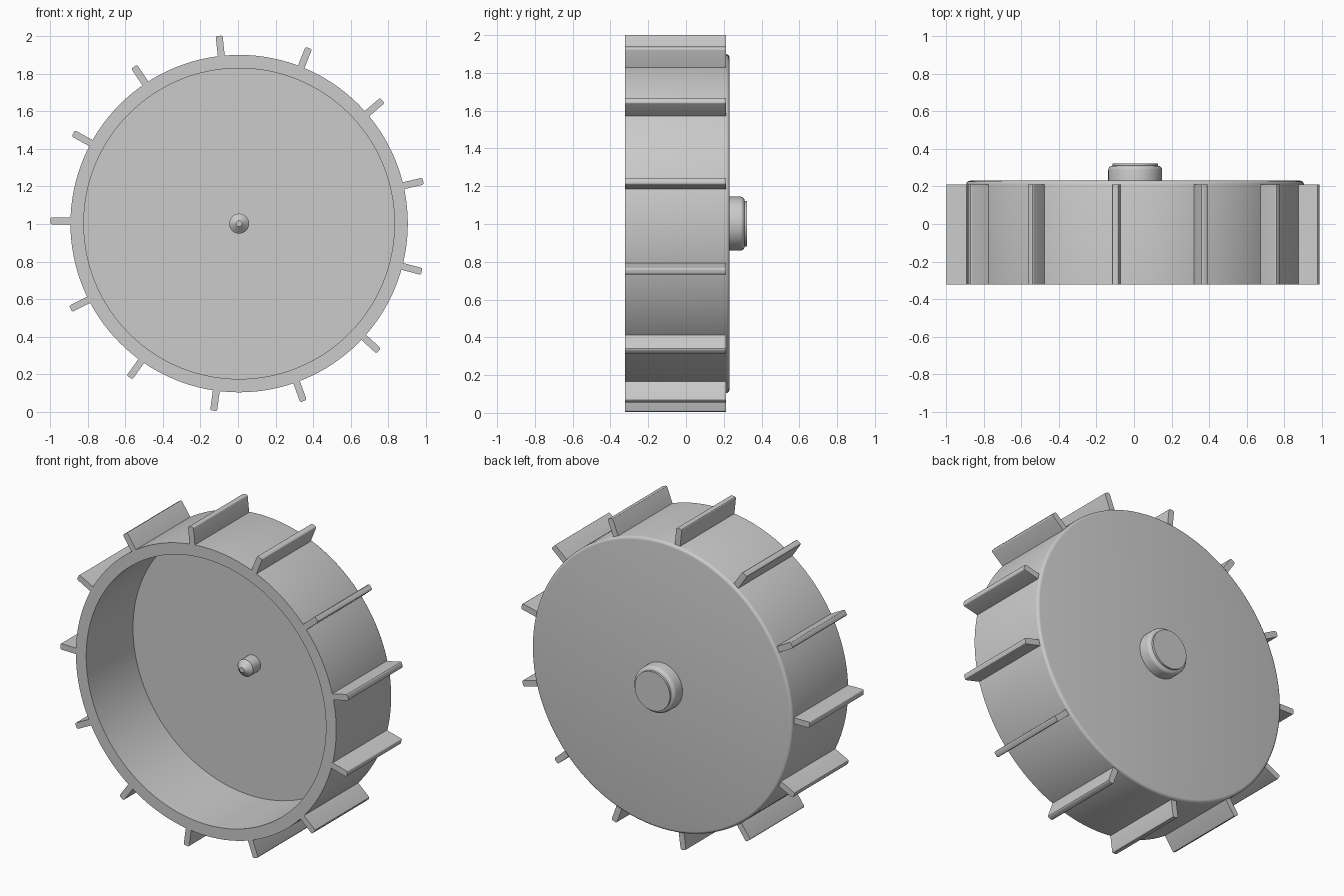
import bpy, bmesh, math
from mathutils import Matrix, Vector

if "Cube" in bpy.data.objects:
    bpy.data.objects.remove(bpy.data.objects["Cube"], do_unlink=True)

CENTRE = Vector((0.006, 0, 1.002))
FRONT, BLADE_BACK, BACK = -0.323, 0.211, 0.23
BLADES = 13

grey = bpy.data.materials.new("plain grey")
grey.use_nodes = True
grey.diffuse_color = (0.6, 0.6, 0.6, 1)
grey.node_tree.nodes["Principled BSDF"].inputs["Base Color"].default_value = (0.6, 0.6, 0.6, 1)


def finish(name, bm):
    """Turn a bmesh into a shaded object placed on the wheel axis."""
    bmesh.ops.recalc_face_normals(bm, faces=bm.faces)
    mesh = bpy.data.meshes.new(name)
    bm.to_mesh(mesh)
    bm.free()
    mesh.materials.append(grey)
    obj = bpy.data.objects.new(name, mesh)
    obj.location = CENTRE
    bpy.context.collection.objects.link(obj)
    bpy.ops.object.select_all(action='DESELECT')
    obj.select_set(True)
    bpy.context.view_layer.objects.active = obj
    bpy.ops.object.shade_smooth_by_angle(angle=math.radians(30))
    return obj


def lathe(name, profile, steps):
    """Spin (radius, y) points, which start and end on the axis, around y."""
    bm = bmesh.new()
    verts = [bm.verts.new((r, y, 0)) for r, y in profile]
    edges = [bm.edges.new(pair) for pair in zip(verts, verts[1:])]
    bmesh.ops.spin(bm, geom=verts + edges, cent=(0, 0, 0), axis=(0, 1, 0),
                   angle=math.tau, steps=steps)
    bmesh.ops.remove_doubles(bm, verts=bm.verts, dist=1e-5)
    return finish(name, bm)


def fillet(radius, y, size, steps=4):
    """Rounded rear corner points, from the side towards the rear face."""
    turns = [math.pi / 2 * i / steps for i in range(steps + 1)]
    return [(radius - size + size * math.cos(t), y - size + size * math.sin(t)) for t in turns]


# Open drum with a thick rear wall and a rounded rear edge
FLOOR = 0.138
lathe("drum", [(0, FLOOR), (0.826, FLOOR), (0.826, FRONT), (0.897, FRONT)]
      + fillet(0.897, BACK, 0.018) + [(0, BACK)], 128)

# Stepped hub behind the drum
lathe("rear_hub", [(0, 0.2), (0.143, 0.2)] + fillet(0.143, 0.31, 0.022)
      + [(0.121, 0.323), (0, 0.323)], 64)

# Pin with a conical tip inside the drum
lathe("centre_pin", [(0, 0.03), (0.016, 0.03), (0.053, 0.064), (0.053, 0.15), (0, 0.15)], 48)

# Radial paddle blades with softened tips
ROOT, TIP, THICK = 0.885, 1.004, 0.037
for i in range(BLADES):
    bm = bmesh.new()
    size = (TIP - ROOT, BLADE_BACK - FRONT, THICK)
    middle = ((TIP + ROOT) / 2, (BLADE_BACK + FRONT) / 2, 0)
    bmesh.ops.create_cube(bm, size=1, matrix=Matrix.Translation(middle) @ Matrix.Diagonal((*size, 1)))
    tips = [e for e in bm.edges if all(v.co.x > 0.95 for v in e.verts)
            and abs(e.verts[0].co.y - e.verts[1].co.y) > 0.1]
    bmesh.ops.bevel(bm, geom=tips, offset=0.009, segments=3, profile=0.5, affect='EDGES')
    angle = math.radians(13) + math.tau * i / BLADES
    bmesh.ops.rotate(bm, verts=bm.verts, cent=(0, 0, 0), matrix=Matrix.Rotation(-angle, 3, 'Y'))
    finish(f"paddle_blade_{i + 1}", bm)
